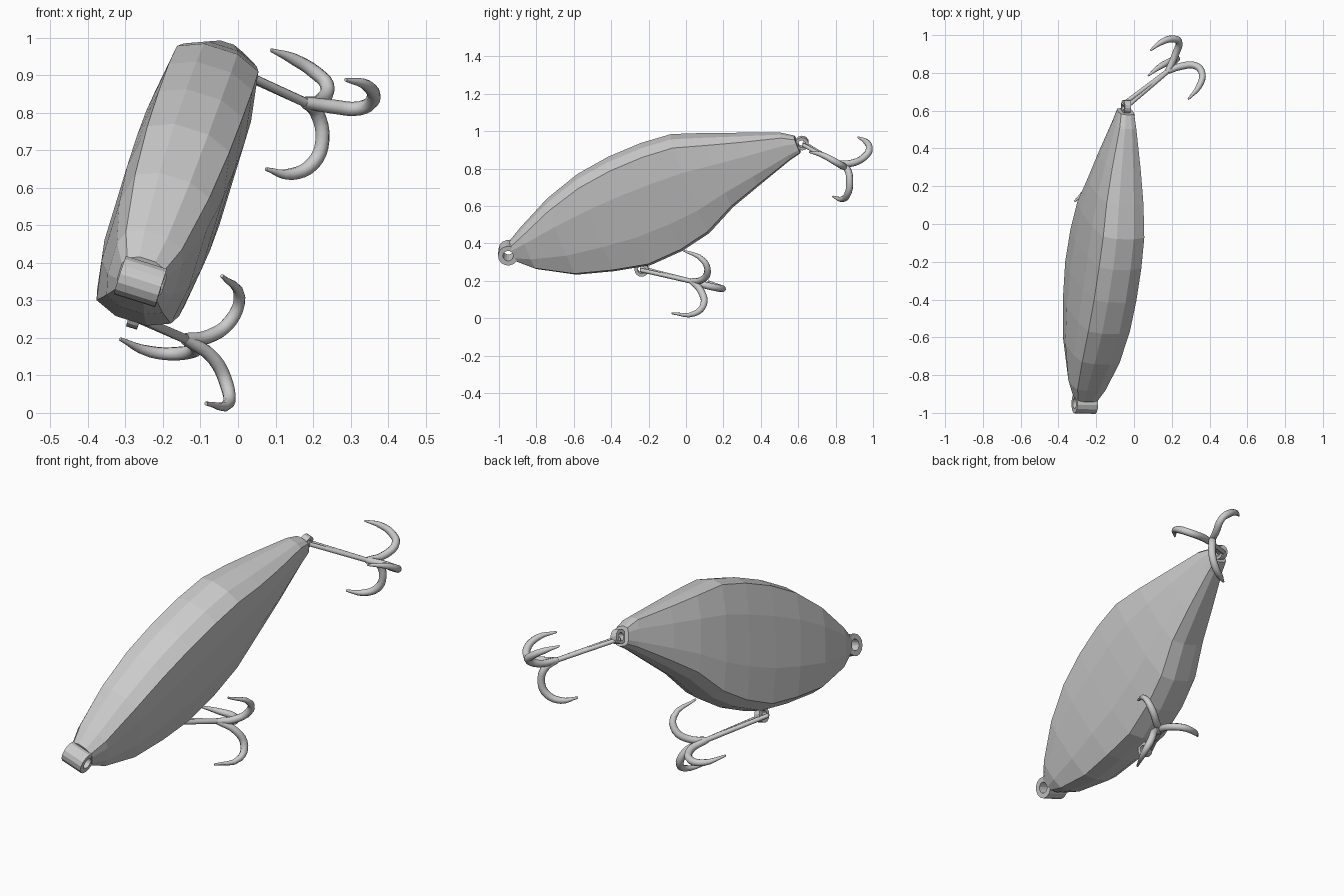
import bpy, bmesh, math
from mathutils import Vector, Matrix

if "Cube" in bpy.data.objects:
    bpy.data.objects.remove(bpy.data.objects["Cube"], do_unlink=True)

grey = bpy.data.materials.new("plain_grey")
grey.use_nodes = True
GREY = (0.6, 0.6, 0.6, 1)
grey.diffuse_color = GREY
grey.node_tree.nodes["Principled BSDF"].inputs["Base Color"].default_value = GREY

# Tilted frame of the lure: side, length and back directions, origin at the nose ring
LENGTH = Vector((0.129, 0.929, 0.347)).normalized()
SIDE = Vector((0.954, -0.02, -0.301))
SIDE = (SIDE - SIDE.dot(LENGTH) * LENGTH).normalized()
BACK = SIDE.cross(LENGTH)
NOSE = Vector((-0.26, -0.95, 0.35))
FRAME = Matrix.Translation(NOSE) @ Matrix((SIDE, LENGTH, BACK)).transposed().to_4x4()


def add_object(name, mesh):
    obj = bpy.data.objects.new(name, mesh)
    bpy.context.scene.collection.objects.link(obj)
    mesh.materials.clear()
    mesh.materials.append(grey)
    return obj


def from_bmesh(name, bm):
    bmesh.ops.recalc_face_normals(bm, faces=bm.faces)
    mesh = bpy.data.meshes.new(name)
    bm.to_mesh(mesh)
    bm.free()
    return add_object(name, mesh)


# Body: stations along the length (position, half width, belly, back)
STATIONS = [(0.03, 0.062, -0.06, 0.055), (0.11, 0.092, -0.13, 0.10),
            (0.30, 0.122, -0.235, 0.195), (0.50, 0.135, -0.29, 0.262),
            (0.69, 0.138, -0.328, 0.292), (0.88, 0.138, -0.315, 0.300),
            (1.05, 0.134, -0.275, 0.288), (1.22, 0.120, -0.188, 0.230),
            (1.39, 0.094, -0.130, 0.168), (1.60, 0.054, -0.060, 0.092),
            (1.665, 0.042, -0.045, 0.050)]


def section(s, w, low, high):
    drop = 0.22 * w
    half = [(0.35 * w, high), (0.85 * w, high - drop), (w, high * 0.4),
            (w, low * 0.4), (0.85 * w, low + drop), (0.35 * w, low)]
    ring = half + [(-x, z) for x, z in reversed(half)]
    return [FRAME @ Vector((x, s, z)) for x, z in ring]


bm = bmesh.new()
rings = [[bm.verts.new(p) for p in section(*st)] for st in STATIONS]
for a, b in zip(rings, rings[1:]):
    for i in range(len(a)):
        j = (i + 1) % len(a)
        bm.faces.new((a[i], a[j], b[j], b[i]))
bm.faces.new(rings[0])
bm.faces.new(rings[-1])
from_bmesh("body", bm)


# Flat eyelets: tubes with a hole, lying across the body
def eyelet(name, s, t, outer, inner, width, sides=14):
    bm = bmesh.new()
    loops = []
    for r, x in ((outer, -1), (outer, 1), (inner, 1), (inner, -1)):
        loops.append([bm.verts.new(FRAME @ Vector((
            x * width / 2,
            s + r * math.cos(2 * math.pi * k / sides),
            t + r * math.sin(2 * math.pi * k / sides)))) for k in range(sides)])
    for n in range(4):
        a, b = loops[n], loops[(n + 1) % 4]
        for k in range(sides):
            m = (k + 1) % sides
            bm.faces.new((a[k], a[m], b[m], b[k]))
    from_bmesh(name, bm)


eyelet("nose_eyelet", 0, 0, 0.054, 0.028, 0.115)
eyelet("tail_eyelet", 1.69, 0.0, 0.036, 0.02, 0.035)
eyelet("belly_eyelet", 0.63, -0.345, 0.038, 0.021, 0.03)


# Wires: tapered round tubes along a smooth path
def wire(name, points, radii):
    curve = bpy.data.curves.new(name, "CURVE")
    curve.dimensions = "3D"
    curve.bevel_depth = 1
    curve.bevel_resolution = 2
    curve.resolution_u = 4
    curve.use_fill_caps = True
    spline = curve.splines.new("BEZIER")
    spline.bezier_points.add(len(points) - 1)
    for bp, p, r in zip(spline.bezier_points, points, radii):
        bp.co = p
        bp.radius = r
        bp.handle_left_type = bp.handle_right_type = "AUTO"
    temp = bpy.data.objects.new(name, curve)
    bpy.context.scene.collection.objects.link(temp)
    bpy.context.view_layer.update()
    dg = bpy.context.evaluated_depsgraph_get()
    mesh = bpy.data.meshes.new_from_object(temp.evaluated_get(dg))
    bpy.data.objects.remove(temp, do_unlink=True)
    obj = add_object(name, mesh)
    bpy.context.view_layer.objects.active = obj
    obj.select_set(True)
    bpy.ops.object.shade_smooth_by_angle(angle=math.radians(50))
    obj.select_set(False)


# Treble hook: two shank wires from the eyelet, then three curved prongs
def treble(name, eye, joint, prongs):
    eye, joint = Vector(eye), Vector(joint)
    for label, sign in (("left", 1), ("right", -1)):
        start = eye + SIDE * 0.018 * sign
        wire(f"{name}_shank_{label}", [start, joint], [0.011, 0.013])
    for i, path in enumerate(prongs):
        radii = [0.016] + [0.019] * (len(path) - 2) + [0.016, 0.005]
        wire(f"{name}_prong_{i + 1}", [joint] + path, radii)


treble("belly_hook", (-0.29, -0.24, 0.262), (-0.14, 0.03, 0.197), [
    [(-0.11, 0.12, 0.172), (-0.16, 0.19, 0.158), (-0.234, 0.185, 0.163), (-0.314, 0.12, 0.197)],
    [(-0.08, 0.08, 0.203), (-0.02, 0.115, 0.245), (0.004, 0.095, 0.306), (-0.043, -0.02, 0.365)],
    [(-0.065, 0.08, 0.145), (-0.03, 0.095, 0.075), (-0.025, 0.05, 0.026), (-0.085, -0.075, 0.025)]])
treble("tail_hook", (-0.045, 0.63, 0.93), (0.18, 0.81, 0.827), [
    [(0.22, 0.90, 0.832), (0.237, 0.967, 0.875), (0.205, 0.98, 0.908), (0.15, 0.965, 0.942), (0.088, 0.92, 0.967)],
    [(0.25, 0.835, 0.817), (0.325, 0.838, 0.812), (0.36, 0.80, 0.835), (0.345, 0.73, 0.872), (0.287, 0.66, 0.888)],
    [(0.21, 0.86, 0.80), (0.225, 0.875, 0.726), (0.20, 0.865, 0.665), (0.14, 0.835, 0.636), (0.075, 0.785, 0.65)]])
